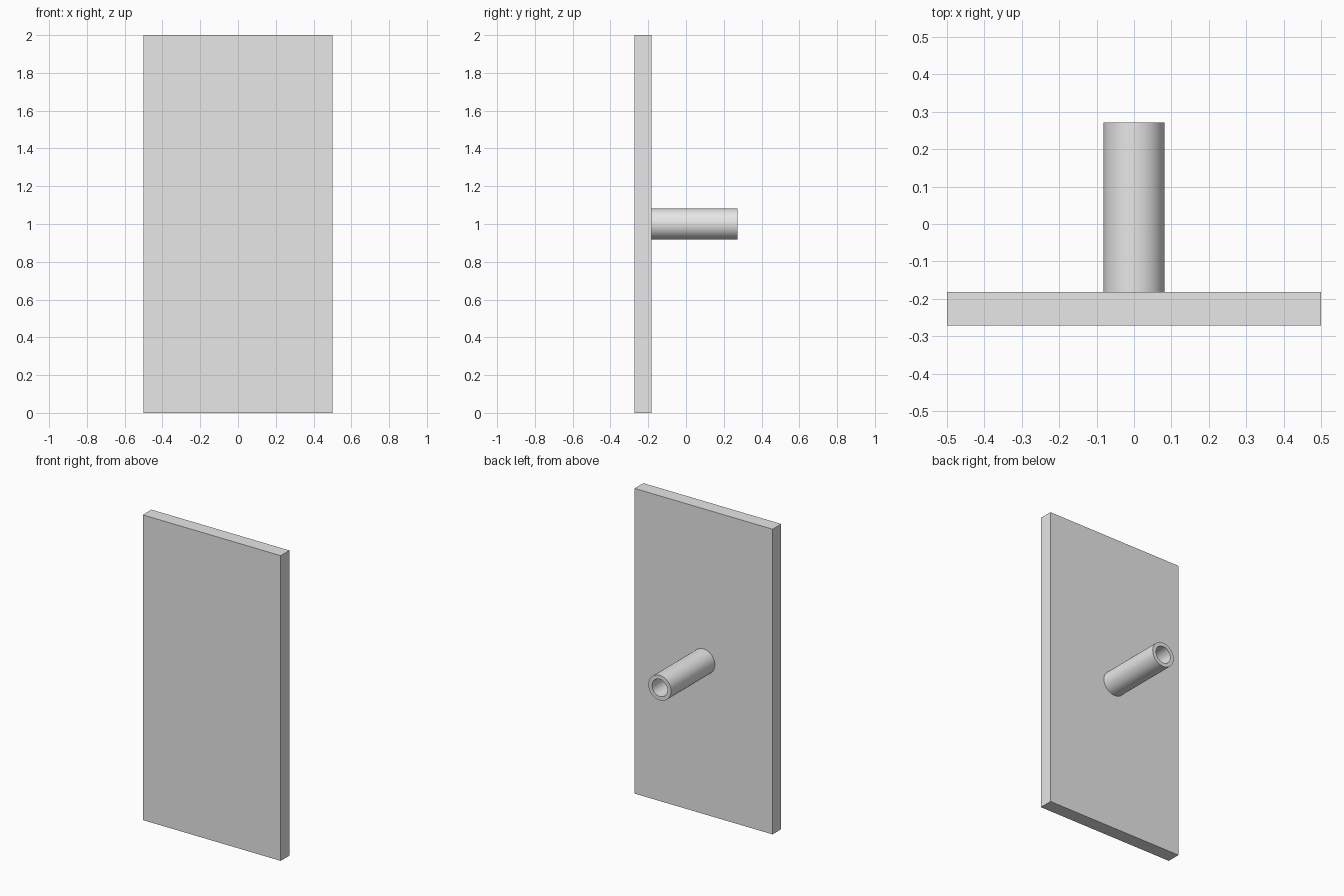
import bpy
import bmesh
import math
from mathutils import Matrix

if "Cube" in bpy.data.objects:
    bpy.data.objects.remove(bpy.data.objects["Cube"], do_unlink=True)

GREY = (0.8, 0.8, 0.8, 1.0)
grey = bpy.data.materials.new("light grey")
grey.use_nodes = True
grey.diffuse_color = GREY
grey.node_tree.nodes["Principled BSDF"].inputs["Base Color"].default_value = GREY

BACK, PLATE_BACK, FRONT = 0.272, -0.182, -0.272
OUTER, INNER, SIDES = 0.082, 0.056, 64


def add_object(name, bm):
    bmesh.ops.recalc_face_normals(bm, faces=bm.faces)
    mesh = bpy.data.meshes.new(name)
    bm.to_mesh(mesh)
    bm.free()
    mesh.materials.append(grey)
    obj = bpy.data.objects.new(name, mesh)
    bpy.context.collection.objects.link(obj)
    return obj


# Upright flat panel
bm = bmesh.new()
bmesh.ops.create_cube(bm, size=1)
bmesh.ops.scale(bm, vec=(1, PLATE_BACK - FRONT, 2), verts=bm.verts)
bmesh.ops.translate(bm, vec=(0, (PLATE_BACK + FRONT) / 2, 1), verts=bm.verts)
add_object("panel", bm)

# Hollow tube: a wall profile spun about the y axis, open down to the panel
bm = bmesh.new()
profile = [(OUTER, PLATE_BACK), (OUTER, BACK), (INNER, BACK), (INNER, PLATE_BACK)]
verts = [bm.verts.new((r, y, 0)) for r, y in profile]
edges = [bm.edges.new(pair) for pair in zip(verts, verts[1:])]
bmesh.ops.spin(bm, geom=verts + edges, cent=(0, 0, 0), axis=(0, 1, 0),
               angle=math.tau, steps=SIDES, use_merge=True)
bmesh.ops.remove_doubles(bm, verts=bm.verts, dist=0.0001)
bmesh.ops.transform(bm, matrix=Matrix.Translation((0, 0, 1)), verts=bm.verts)
tube = add_object("tube", bm)

bpy.ops.object.select_all(action="DESELECT")
tube.select_set(True)
bpy.context.view_layer.objects.active = tube
bpy.ops.object.shade_smooth_by_angle(angle=math.radians(30))
